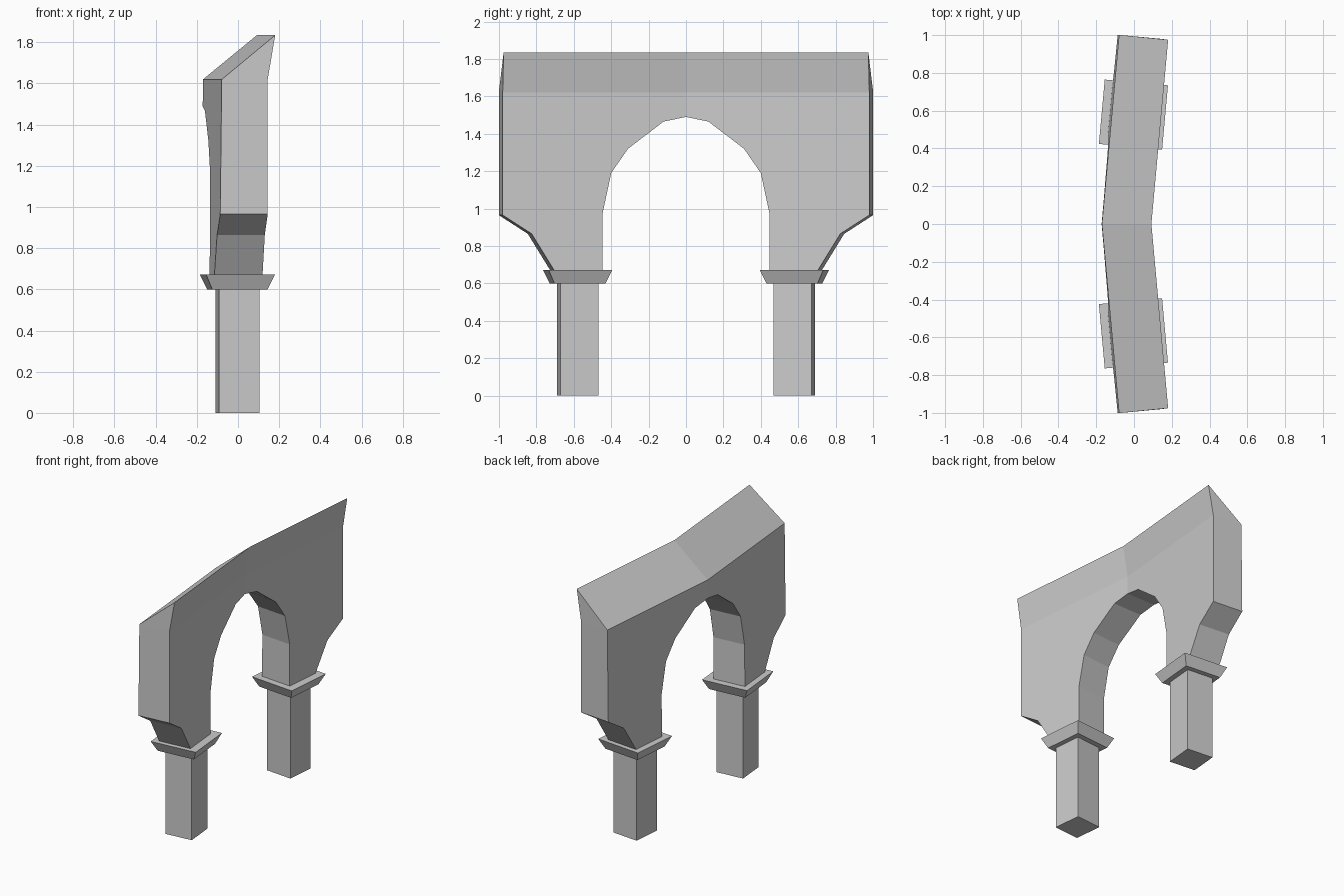
import bpy, bmesh, math
from mathutils import Matrix

if "Cube" in bpy.data.objects:
    bpy.data.objects.remove(bpy.data.objects["Cube"])

BEND = 0.091                       # sideways drift per unit of wall length
ANGLE = math.atan(BEND)


def finish(name, bm):
    bmesh.ops.recalc_face_normals(bm, faces=bm.faces)
    mesh = bpy.data.meshes.new(name)
    bm.to_mesh(mesh)
    bm.free()
    obj = bpy.data.objects.new(name, mesh)
    bpy.context.collection.objects.link(obj)
    return obj


# Bent arch wall: half profile (y, z) from crown, down the arch, out and up
profile = [(0, 1.49), (0.12, 1.465), (0.31, 1.32), (0.40, 1.19), (0.447, 0.97),
           (0.447, 0.67), (0.705, 0.67), (0.825, 0.865), (0.98, 0.965),
           (0.98, 1.62), (0, 1.62)]
bm = bmesh.new()
near, far = [], []
for y, z in profile:
    yl = y + 0.021 * min(1, y / 0.4)           # ends square to the bent wall
    near.append(bm.verts.new((-0.17 + BEND * yl - 0.0114 * (1.62 - z), yl, z)))
    far.append(bm.verts.new((0.055 + BEND * y, y, z)))
bm.faces.new(near)
bm.faces.new(far)
for i in range(len(profile) - 2):
    bm.faces.new((near[i], near[i + 1], far[i + 1], far[i]))

# Sloping cap with overhanging upper edge
top_end = bm.verts.new((0.092 + BEND * 0.975, 0.975, 1.835))
top_mid = bm.verts.new((0.092, 0, 1.835))
bm.faces.new((near[-2], near[-1], top_mid, top_end))
bm.faces.new((far[-1], far[-2], top_end, top_mid))
bm.faces.new((near[-2], top_end, far[-2]))
wall = finish("arch_wall", bm)
mirror = wall.modifiers.new("Mirror", "MIRROR")
mirror.use_axis = (False, True, False)


def tapered_block(name, side, bottom, top, z0, z1):
    """Four-sided block turned to follow the wall on one side."""
    bm = bmesh.new()
    rings = []
    for (w, d), z in ((bottom, z0), (top, z1)):
        rings.append([bm.verts.new((sx * w / 2, sy * d / 2, z))
                      for sx, sy in ((-1, -1), (1, -1), (1, 1), (-1, 1))])
    for ring in rings:
        bm.faces.new(ring)
    for i in range(4):
        j = (i + 1) % 4
        bm.faces.new((rings[0][i], rings[0][j], rings[1][j], rings[1][i]))
    place = (Matrix.Translation((-0.003, side * 0.579, 0))
             @ Matrix.Rotation(-side * ANGLE, 4, 'Z'))
    bm.transform(place)
    return finish(name, bm)


# Pillars and flared collars
for side, label in ((-1, "front"), (1, "back")):
    tapered_block(label + "_pillar", side, (0.197, 0.204), (0.197, 0.204), 0, 0.6)
    tapered_block(label + "_collar", side, (0.27, 0.275), (0.336, 0.342), 0.6, 0.672)
